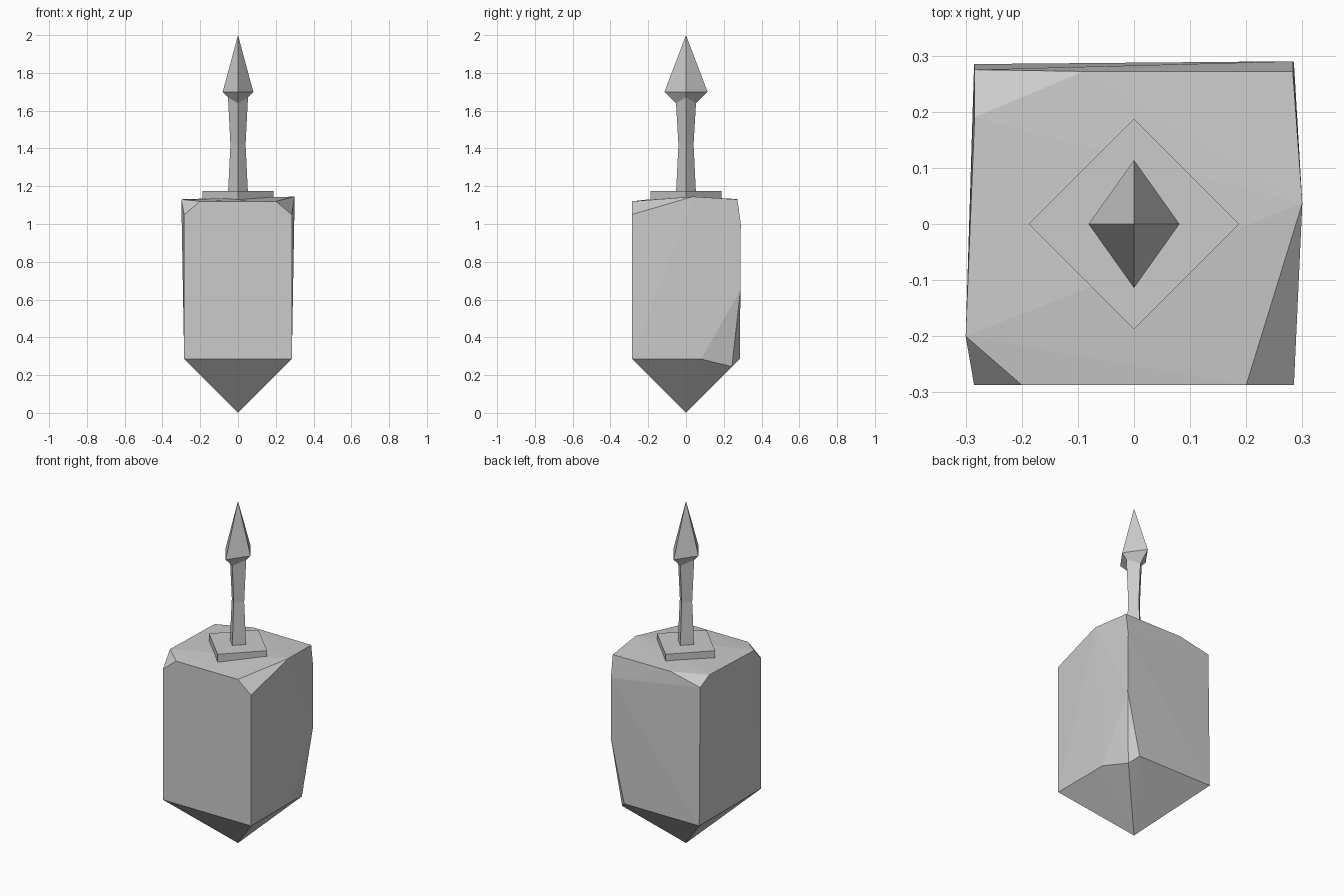
import bpy
import bmesh

cube = bpy.data.objects.get("Cube")
if cube:
    bpy.data.objects.remove(cube)

GREY = (0.6, 0.6, 0.6, 1.0)
stone = bpy.data.materials.new("stone_grey")
stone.use_nodes = True
stone.diffuse_color = GREY
stone.node_tree.nodes["Principled BSDF"].inputs["Base Color"].default_value = GREY


def finish(name, bm):
    bmesh.ops.recalc_face_normals(bm, faces=bm.faces)
    mesh = bpy.data.meshes.new(name)
    bm.to_mesh(mesh)
    bm.free()
    mesh.materials.append(stone)
    obj = bpy.data.objects.new(name, mesh)
    bpy.context.collection.objects.link(obj)
    return obj


def diamond_loft(name, rings, tip=None):
    """Four-sided loft; each ring is (x radius, y radius, z of x corners, z of y corners)."""
    bm = bmesh.new()
    loops = []
    for rx, ry, zx, zy in rings:
        corners = ((rx, 0, zx), (0, ry, zy), (-rx, 0, zx), (0, -ry, zy))
        loops.append([bm.verts.new(c) for c in corners])
    for low, high in zip(loops, loops[1:]):
        for i in range(4):
            j = (i + 1) % 4
            bm.faces.new((low[i], low[j], high[j], high[i]))
    bm.faces.new(loops[0][::-1])
    if tip is None:
        bm.faces.new(loops[-1])
    else:
        point = bm.verts.new((0, 0, tip))
        for i in range(4):
            bm.faces.new((loops[-1][i], loops[-1][(i + 1) % 4], point))
    return finish(name, bm)


# Pointed stone block: a convex hull around its chipped corners
w = 0.285
corners = [
    # bottom point and lower rim, with the back corner chipped
    (0, 0, 0), (-w, -w, w), (w, -w, w), (-w, w, w),
    (w, 0.08, w), (0.2, w, w), (0.243, 0.243, 0.245), (w, 0.288, 0.65),
    # front top edge and its two chipped corners
    (-w, -0.287, 1.05), (-0.2, -0.287, 1.12), (0.2, -0.287, 1.12), (w, -0.287, 1.05),
    # side bulges
    (-0.3, -0.2, 1.13), (0.3, 0.037, 1.145),
    # sloped back top edge
    (0.283, 0.272, 1.13), (0.283, 0.29, 1.0), (-0.09, 0.272, 1.132),
    (-0.284, 0.19, 1.132), (-0.284, 0.275, 1.09),
]
bm = bmesh.new()
for c in corners:
    bm.verts.new(c)
hull = bmesh.ops.convex_hull(bm, input=bm.verts)
unused = [v for v in bm.verts if not v.link_faces]
bmesh.ops.delete(bm, geom=unused, context='VERTS')
finish("stone_block", bm)

# Diamond plate under the shaft
r = 0.188
diamond_loft("base_plate", [(r, r, 1.11, 1.11), (r, r, 1.175, 1.175)])

# Waisted shaft
diamond_loft("shaft", [
    (0.053, 0.053, 1.16, 1.16),
    (0.04, 0.04, 1.42, 1.42),
    (0.053, 0.053, 1.67, 1.64),
])

# Spear-shaped finial
diamond_loft("spear_tip", [
    (0.053, 0.053, 1.67, 1.64),
    (0.081, 0.114, 1.7, 1.7),
], tip=2.0)
